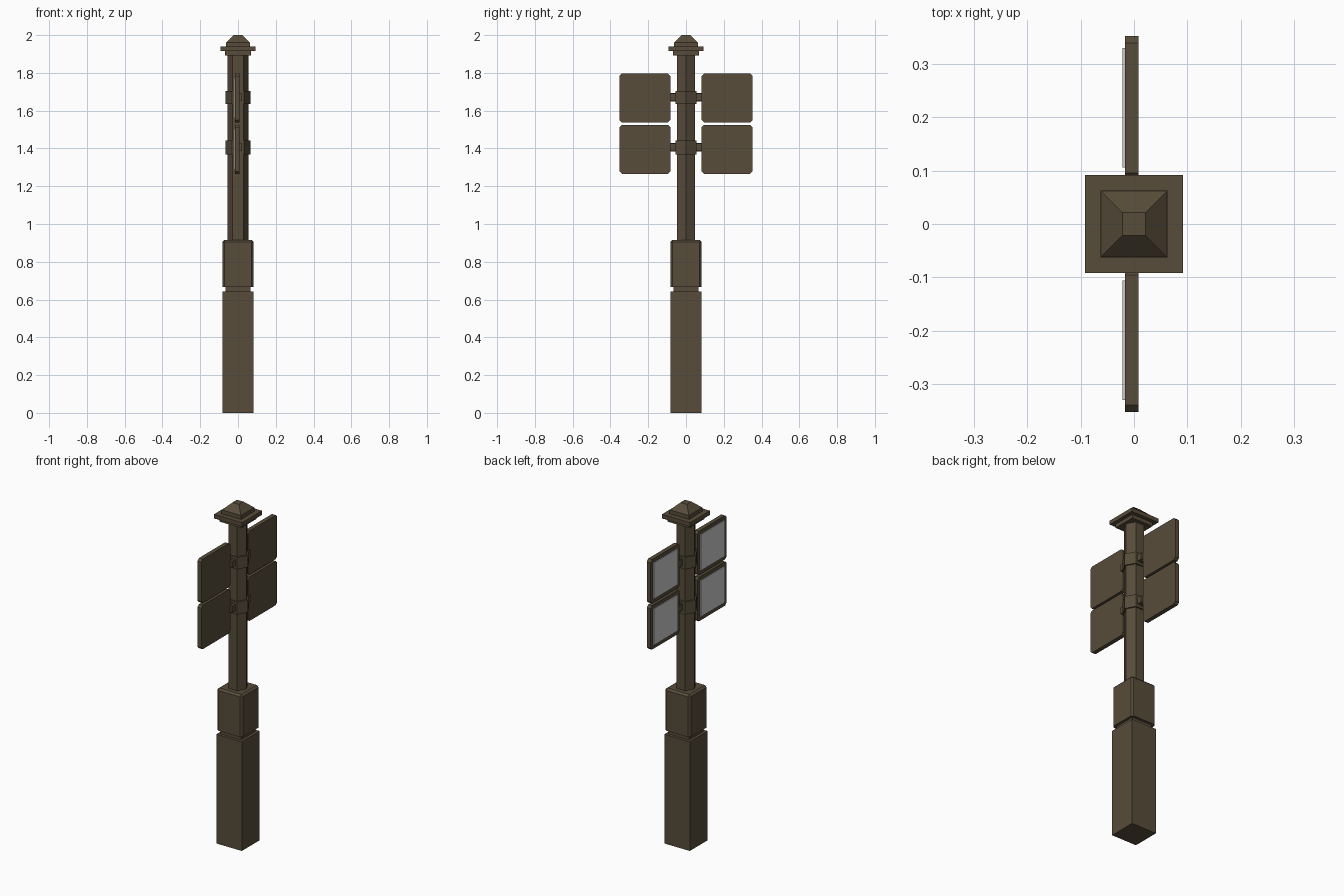
import bpy, bmesh, math
from mathutils import Matrix

if "Cube" in bpy.data.objects:
    bpy.data.objects.remove(bpy.data.objects["Cube"])

bronze = bpy.data.materials.new("dark_bronze")
bronze.diffuse_color = (0.095, 0.072, 0.042, 1)
bronze.use_nodes = True
bronze.node_tree.nodes["Principled BSDF"].inputs["Base Color"].default_value = bronze.diffuse_color


def finish(name, bm, mat=bronze):
    bmesh.ops.recalc_face_normals(bm, faces=bm.faces[:])
    me = bpy.data.meshes.new(name)
    bm.to_mesh(me)
    bm.free()
    ob = bpy.data.objects.new(name, me)
    bpy.context.collection.objects.link(ob)
    if mat:
        me.materials.append(mat)
    return ob


def box(name, lo, hi, mat=bronze, bevel=0, pick=None):
    """Box between two corners; pick(edge) selects the edges to chamfer."""
    bm = bmesh.new()
    size = [h - l for l, h in zip(lo, hi)]
    mid = [(h + l) / 2 for l, h in zip(lo, hi)]
    bmesh.ops.create_cube(bm, size=1, matrix=Matrix.Translation(mid) @ Matrix.Diagonal((*size, 1)))
    if bevel:
        bmesh.ops.bevel(bm, geom=[e for e in bm.edges if pick(e)], offset=bevel,
                        segments=1, affect='EDGES', profile=0.5)
    return finish(name, bm, mat)


def column(name, sides, z0, z1, r0, r1=None, turn=0):
    """Prism or frustum with the given corner radii."""
    bm = bmesh.new()
    m = Matrix.Translation((0, 0, (z0 + z1) / 2)) @ Matrix.Rotation(turn, 4, 'Z')
    bmesh.ops.create_cone(bm, cap_ends=True, segments=sides, radius1=r0,
                          radius2=r0 if r1 is None else r1, depth=z1 - z0, matrix=m)
    # turn the prism so a corner lies on +x for six sides
    corner = max((v.co for v in bm.verts), key=lambda c: c.x)
    if sides == 6 and abs(corner.y) > 0.001:
        bmesh.ops.rotate(bm, verts=bm.verts[:], matrix=Matrix.Rotation(math.pi / 6, 3, 'Z'))
    if sides == 4 and min(abs(v.co.x) for v in bm.verts) < 0.001:
        bmesh.ops.rotate(bm, verts=bm.verts[:], matrix=Matrix.Rotation(math.pi / 4, 3, 'Z'))
    return finish(name, bm)


def square(name, h, z0, z1, **kw):
    return box(name, (-h, -h, z0), (h, h, z1), **kw)


# Pedestal: plain base, recessed neck, chamfered collar
square("base", 0.083, 0, 0.643)
square("neck", 0.067, 0.64, 0.67)
square("collar", 0.083, 0.667, 0.915, bevel=0.011,
       pick=lambda e: min(v.co.z for v in e.verts) > 0.9
       or abs(e.verts[0].co.z - e.verts[1].co.z) > 0.1)

# Hexagonal post and its two clamp bands
column("post", 6, 0.91, 1.896, 0.056)
bands = [("upper", 1.634, 1.705), ("lower", 1.368, 1.442)]
for label, z0, z1 in bands:
    column(label + "_band", 6, z0, z1, 0.065)

# Stepped cap with a flat-topped pyramid
square("cap_lower_step", 0.07, 1.893, 1.917)
square("cap_plate", 0.092, 1.915, 1.939)
square("cap_upper_step", 0.063, 1.937, 1.962)
column("cap_pyramid", 4, 1.961, 2.0, 0.063 * math.sqrt(2), 0.022 * math.sqrt(2))

# Four panels with screens on the -x face, each on a short arm
rows = [("upper", 1.538, 1.796, 1.671), ("lower", 1.266, 1.525, 1.407)]
for label, z0, z1, za in rows:
    for side, s in (("left", -1), ("right", 1)):
        def span(a, b):
            return sorted((s * a, s * b))
        ya, yb = span(0.04, 0.095)
        box(f"{label}_{side}_arm", (-0.012, ya, za - 0.023), (0.025 - 0.018, yb, za + 0.023))
        ya, yb = span(0.055, 0.085)
        box(f"{label}_{side}_bracket", (-0.015, ya, za - 0.02), (0.022, yb, za + 0.02))
        ya, yb = span(0.083, 0.353)
        box(f"{label}_{side}_panel", (-0.017, ya, z0), (0.008, yb, z1), bevel=0.013,
            pick=lambda e: abs(e.verts[0].co.x - e.verts[1].co.x) > 0.01)
        ya, yb = span(0.106, 0.330)
        box(f"{label}_{side}_screen", (-0.022, ya, z0 + 0.023), (-0.015, yb, z1 - 0.023), mat=None)
